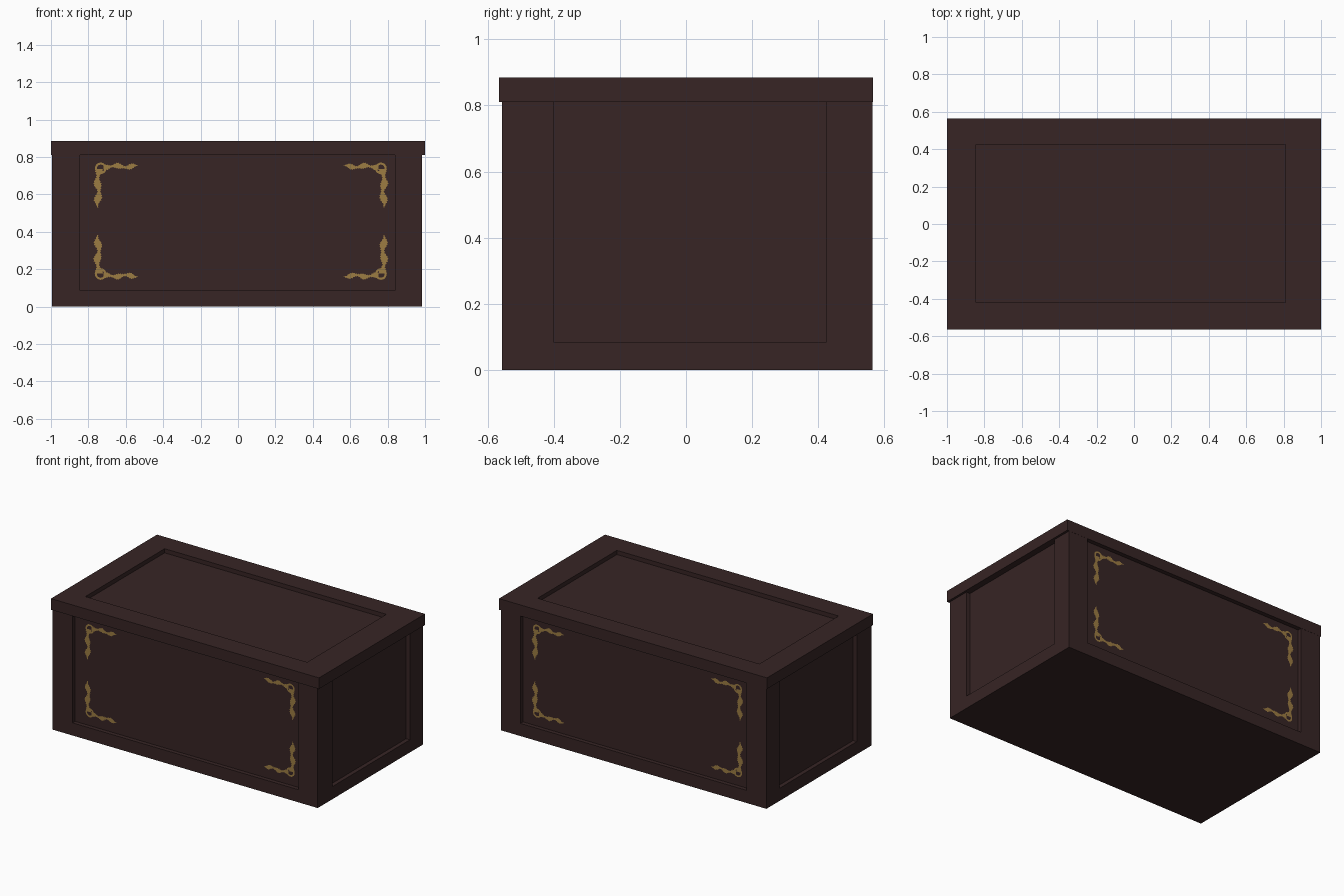
import bpy, bmesh, math
from mathutils import Vector

cube = bpy.data.objects.get("Cube")
if cube:
    bpy.data.objects.remove(cube, do_unlink=True)


def material(name, rgb):
    m = bpy.data.materials.new(name)
    m.use_nodes = True
    color = (*rgb, 1)
    m.diffuse_color = color
    m.node_tree.nodes["Principled BSDF"].inputs["Base Color"].default_value = color
    return m


WOOD = material("dark wood", (0.038, 0.018, 0.018))
GOLD = material("antique gold", (0.335, 0.2, 0.055))


def finish(name, bm, mat):
    mesh = bpy.data.meshes.new(name)
    bmesh.ops.recalc_face_normals(bm, faces=bm.faces)
    bm.to_mesh(mesh)
    bm.free()
    mesh.materials.append(mat)
    ob = bpy.data.objects.new(name, mesh)
    bpy.context.collection.objects.link(ob)
    return ob


def box(name, lo, hi):
    bm = bmesh.new()
    bmesh.ops.create_cube(bm, size=1)
    for v in bm.verts:
        v.co = [hi[i] if v.co[i] > 0 else lo[i] for i in range(3)]
    return finish(name, bm, WOOD)


def carve(target, lo, hi):
    """Cut a box-shaped recess and remove the cutter again."""
    cutter = box("recess_cutter", lo, hi)
    cutter.hide_render = True
    mod = target.modifiers.new("recess", "BOOLEAN")
    mod.operation, mod.solver, mod.object = "DIFFERENCE", "EXACT", cutter
    bpy.context.view_layer.objects.active = target
    bpy.ops.object.modifier_apply(modifier=mod.name)
    bpy.data.objects.remove(cutter, do_unlink=True)


# Overall sizes
LEFT, RIGHT, FRONT, BACK, RIM, TOP = -0.995, 0.985, -0.557, 0.564, 0.81, 0.885
DEPTH, LOW = 0.028, 0.085

# Chest body with a recessed panel on each side, open up to the lid
body = box("chest_body", (LEFT, FRONT, 0), (RIGHT, BACK, RIM))
carve(body, (-0.845, -1, LOW), (0.84, FRONT + DEPTH, 1))
carve(body, (-0.845, BACK - DEPTH, LOW), (0.84, 1, 1))
carve(body, (RIGHT - DEPTH, -0.40, LOW), (2, 0.425, 1))
carve(body, (-2, -0.40, LOW), (LEFT + DEPTH, 0.425, 1))

# Lid with a recessed top panel
lid = box("lid", (-1, -0.565, RIM), (1, 0.565, TOP))
carve(lid, (-0.845, -0.42, TOP - DEPTH), (0.81, 0.425, 1))


def ribbon(bm, points, place):
    """Flat strip through pairs of edge points."""
    rows = [[bm.verts.new(place(*p)) for p in pair] for pair in points]
    for a, b in zip(rows, rows[1:]):
        bm.faces.new((a[0], a[1], b[1], b[0]))


def arm(start, length, offset, half, phase):
    """Edge pairs of a leafy, wavy arm that tapers at its tip."""
    pairs = []
    steps = 32
    for i in range(steps + 1):
        t = i / steps
        taper = min(1, 0.25 + (1 - t) * 5)
        swell = 0.75 + 0.32 * math.sin(t * 17 + phase) + 0.15 * (-1) ** i
        mid = offset + 0.005 * math.sin(t * 11 + phase)
        w = half * taper * swell
        along = start + t * (length - start)
        pairs.append(((along, mid - w), (along, mid + w)))
    return pairs


def corner_ornament(name, cx, cz, sx, sz, side):
    bm = bmesh.new()
    y = FRONT + DEPTH if side < 0 else BACK - DEPTH

    def place(u, v):
        return Vector((-side * (cx + sx * u), y + side * 0.003, cz + sz * v))

    # Scroll ring in the corner
    ring = []
    for i in range(21):
        a = i * math.tau / 20
        ring.append([(0.036 + r * math.cos(a), 0.031 + r * math.sin(a))
                     for r in (0.02, 0.031)])
    ribbon(bm, ring, place)
    # Horizontal and vertical leaf arms
    ribbon(bm, arm(0.05, 0.235, 0.021, 0.014, 0.6), place)
    upright = arm(0.035, 0.24, 0.022, 0.019, 1.2)
    ribbon(bm, [[(v, u) for u, v in pair] for pair in upright], place)
    bmesh.ops.recalc_face_normals(bm, faces=bm.faces)
    for f in bm.faces:
        f.normal_update()
        if f.normal.y * side < 0:
            f.normal_flip()
    mesh = bpy.data.meshes.new(name)
    bm.to_mesh(mesh)
    bm.free()
    mesh.materials.append(GOLD)
    ob = bpy.data.objects.new(name, mesh)
    bpy.context.collection.objects.link(ob)


# Gilded corners on the front and back panels
for side, face in ((-1, "front"), (1, "back")):
    for cx, sx, across in ((-0.77, 1, "near"), (0.80, -1, "far")):
        for cz, sz, level in ((0.77, -1, "upper"), (0.143, 1, "lower")):
            corner_ornament(f"{face}_{level}_{across}_ornament", cx, cz, sx, sz, side)
